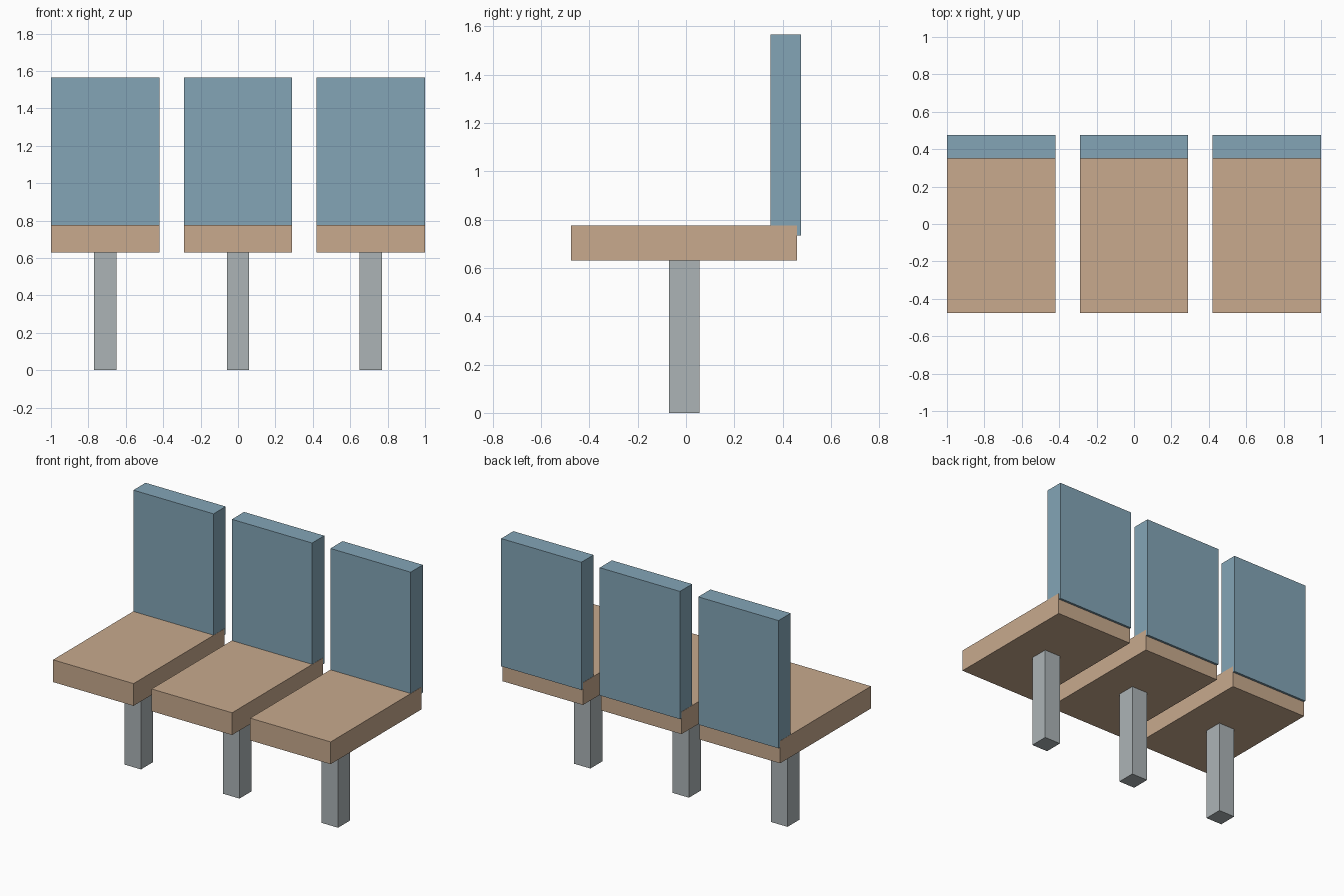
import bpy

cube = bpy.data.objects.get("Cube")
if cube:
    bpy.data.objects.remove(cube, do_unlink=True)


def make_material(name, rgb):
    mat = bpy.data.materials.new(name)
    mat.use_nodes = True
    color = (*rgb, 1.0)
    mat.diffuse_color = color
    mat.node_tree.nodes["Principled BSDF"].inputs["Base Color"].default_value = color
    return mat


def make_box(name, x, y, z, mat):
    """Box from (min, max) ranges on each axis."""
    ranges = (x, y, z)
    bpy.ops.mesh.primitive_cube_add(size=1, location=[(a + b) / 2 for a, b in ranges])
    obj = bpy.context.object
    obj.name = name
    obj.scale = [b - a for a, b in ranges]
    bpy.ops.object.transform_apply(location=False, rotation=False, scale=True)
    obj.data.materials.append(mat)
    return obj


wood = make_material("tan wood", (0.578, 0.402, 0.270))
blue = make_material("dusty blue", (0.227, 0.376, 0.470))
metal = make_material("grey metal", (0.413, 0.456, 0.468))

SPACING = 0.71
HALF_WIDTH = 0.29
HALF_LEG = 0.06

# Row of three identical seats
for side, step in (("right", -1), ("middle", 0), ("left", 1)):
    cx = step * SPACING

    def span(half):
        return (cx - half, cx + half)

    make_box(side + "_leg", span(HALF_LEG), (-0.07, 0.055), (0, 0.64), metal)
    make_box(side + "_seat", span(HALF_WIDTH), (-0.475, 0.46), (0.63, 0.775), wood)
    # Backrest is a hair narrower so its lower end sits inside the seat
    make_box(side + "_backrest", span(HALF_WIDTH - 0.001), (0.35, 0.475), (0.733, 1.565), blue)
